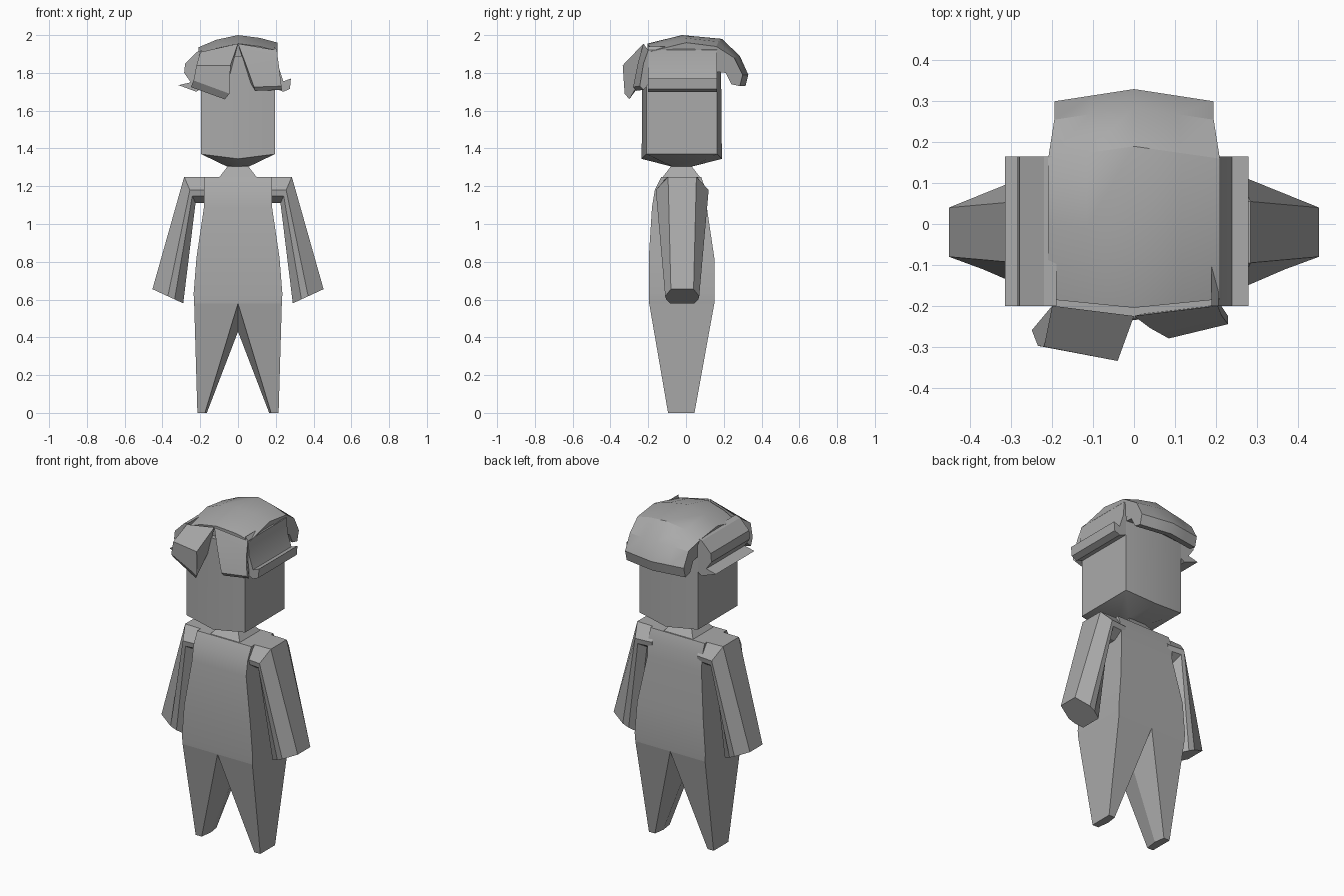
import bpy
import bmesh
import math
from mathutils import Vector

default_cube = bpy.data.objects.get("Cube")
if default_cube:
    bpy.data.objects.remove(default_cube, do_unlink=True)

clay = bpy.data.materials.new("plain_grey")
clay.use_nodes = True
grey = (0.4, 0.4, 0.4, 1.0)
clay.diffuse_color = grey
clay.node_tree.nodes["Principled BSDF"].inputs["Base Color"].default_value = grey


def loft(name, rings, mirrored=False, smooth_angle=25):
    """Bridge a list of equal-length closed rings and close both ends."""
    bm = bmesh.new()
    rows = [[bm.verts.new(Vector(point)) for point in ring] for ring in rings]
    count = len(rows[0])
    for lower, upper in zip(rows, rows[1:]):
        for i in range(count):
            j = (i + 1) % count
            bm.faces.new((lower[i], lower[j], upper[j], upper[i]))
    bm.faces.new(rows[0])
    bm.faces.new(rows[-1])
    bmesh.ops.recalc_face_normals(bm, faces=bm.faces)
    mesh = bpy.data.meshes.new(name)
    bm.to_mesh(mesh)
    bm.free()
    mesh.materials.append(clay)
    part = bpy.data.objects.new(name, mesh)
    bpy.context.scene.collection.objects.link(part)
    bpy.ops.object.select_all(action="DESELECT")
    part.select_set(True)
    bpy.context.view_layer.objects.active = part
    bpy.ops.object.shade_smooth_by_angle(angle=math.radians(smooth_angle))
    if mirrored:
        part.modifiers.new("mirror", "MIRROR").use_clip = True
    return part


def box_ring(z, half_width, front, back):
    return [(-half_width, front, z), (half_width, front, z),
            (half_width, back, z), (-half_width, back, z)]


def head_ring(corner_z, middle_z, half_width, front, back, bulge):
    """Six-sided ring whose front and back have a raised centre line."""
    return [(-half_width, front, corner_z), (0, front - bulge, middle_z),
            (half_width, front, corner_z), (half_width, back, corner_z),
            (0, back + bulge, middle_z), (-half_width, back, corner_z)]


# Torso and neck
loft("torso", [box_ring(*row) for row in (
    (0.58, 0.232, -0.195, 0.15),
    (0.63, 0.235, -0.197, 0.152),
    (0.82, 0.22, -0.197, 0.15),
    (1.09, 0.18, -0.18, 0.11),
    (1.18, 0.18, -0.165, 0.105),
    (1.25, 0.18, -0.13, 0.08))])
loft("neck", [box_ring(*row) for row in (
    (1.24, 0.105, -0.13, 0.08),
    (1.305, 0.055, -0.08, 0.03),
    (1.34, 0.055, -0.08, 0.03))])

# Head with a shallow tapered chin
loft("head", [head_ring(*row) for row in (
    (1.305, 1.305, 0.06, -0.075, 0.03, 0.005),
    (1.37, 1.345, 0.195, -0.21, 0.165, 0.025),
    (1.89, 1.89, 0.195, -0.21, 0.165, 0.02))])


# Legs: tapered, with a folded inner face
def leg_ring(z, outer, inner, front, back, fold_x, fold_z):
    return [(inner, front, z), (outer, front, z), (outer, back, z),
            (inner, back, z), (fold_x, -0.02, fold_z)]


loft("legs", [
    leg_ring(0, 0.215, 0.175, -0.095, 0.045, 0.165, 0),
    leg_ring(0.58, 0.232, 0, -0.195, 0.15, 0, 0.43)], mirrored=True)


# Arms: eight-sided sleeves running from shoulder to cuff
def arm_ring(outer, inner, outer_half, side_half, inner_half):
    steps = [(0, outer_half), (0.5, side_half), (0.72, side_half * 0.95), (1, inner_half)]
    front, back = [], []
    for t, half in steps:
        x, z = (a + (b - a) * t for a, b in zip(outer, inner))
        front.append((x, -0.02 - half, z))
        back.append((x, -0.02 + half, z))
    return front + back[::-1]


loft("arms", [
    arm_ring((0.15, 1.25), (0.15, 1.11), 0.08, 0.13, 0.07),
    arm_ring((0.285, 1.25), (0.225, 1.11), 0.075, 0.14, 0.07),
    arm_ring((0.453, 0.655), (0.29, 0.58), 0.06, 0.09, 0.065)], mirrored=True)

# Hair cap: a profile swept sideways, curling down over the back
cap_profile = [
    (-0.205, 1.955), (-0.02, 2.0), (0.19, 1.98), (0.285, 1.89), (0.33, 1.79),
    (0.315, 1.73), (0.27, 1.74), (0.24, 1.8), (0.16, 1.81), (0.15, 1.87), (-0.2, 1.87)]
cap_rings = []
for across, drop in ((-1, 0.065), (-0.55, 0.025), (0, 0), (0.55, 0.015), (1, 0.04)):
    ring = []
    for y, z in cap_profile:
        width = 0.21 if y < 0.2 else 0.195
        if z < 1.88 and y < 0.2:
            width = 0.19
        top = max(0, min(1, (z - 1.87) / 0.08))
        bulge = 0.03 * abs(across) * (1 if y > 0 else -0.7)
        ring.append((across * width, y - bulge, z - drop * top))
    cap_rings.append(ring)
loft("hair_cap", cap_rings)

# Side locks: flicked profiles extruded from front to back
side_profiles = {
    "hair_side_left": [(0.19, 1.94), (0.207, 1.92), (0.215, 1.83), (0.24, 1.755),
                       (0.28, 1.77), (0.275, 1.715), (0.24, 1.7), (0.19, 1.72)],
    "hair_side_right": [(-0.19, 1.92), (-0.22, 1.91), (-0.28, 1.85), (-0.285, 1.8),
                        (-0.25, 1.75), (-0.315, 1.735), (-0.22, 1.7), (-0.19, 1.72)]}
for name, profile in side_profiles.items():
    loft(name, [[(x, y, z) for x, z in profile] for y in (-0.2, 0.165)])

# Fringe: two swept locks hanging either side of the parting
loft("fringe_right", [
    [(0, -0.225, 1.955), (-0.04, -0.335, 1.84), (-0.045, -0.325, 1.69),
     (-0.07, -0.3, 1.66), (-0.04, -0.22, 1.8)],
    [(-0.2, -0.2, 1.91), (-0.22, -0.3, 1.84), (-0.235, -0.298, 1.76),
     (-0.25, -0.26, 1.725), (-0.2, -0.2, 1.8)]])
loft("fringe_left", [
    [(0, -0.225, 1.955), (0.04, -0.255, 1.85), (0.085, -0.28, 1.725),
     (0.09, -0.265, 1.705), (0.06, -0.21, 1.76)],
    [(0.205, -0.2, 1.92), (0.215, -0.225, 1.85), (0.23, -0.245, 1.73),
     (0.23, -0.225, 1.71), (0.2, -0.18, 1.76)]])
